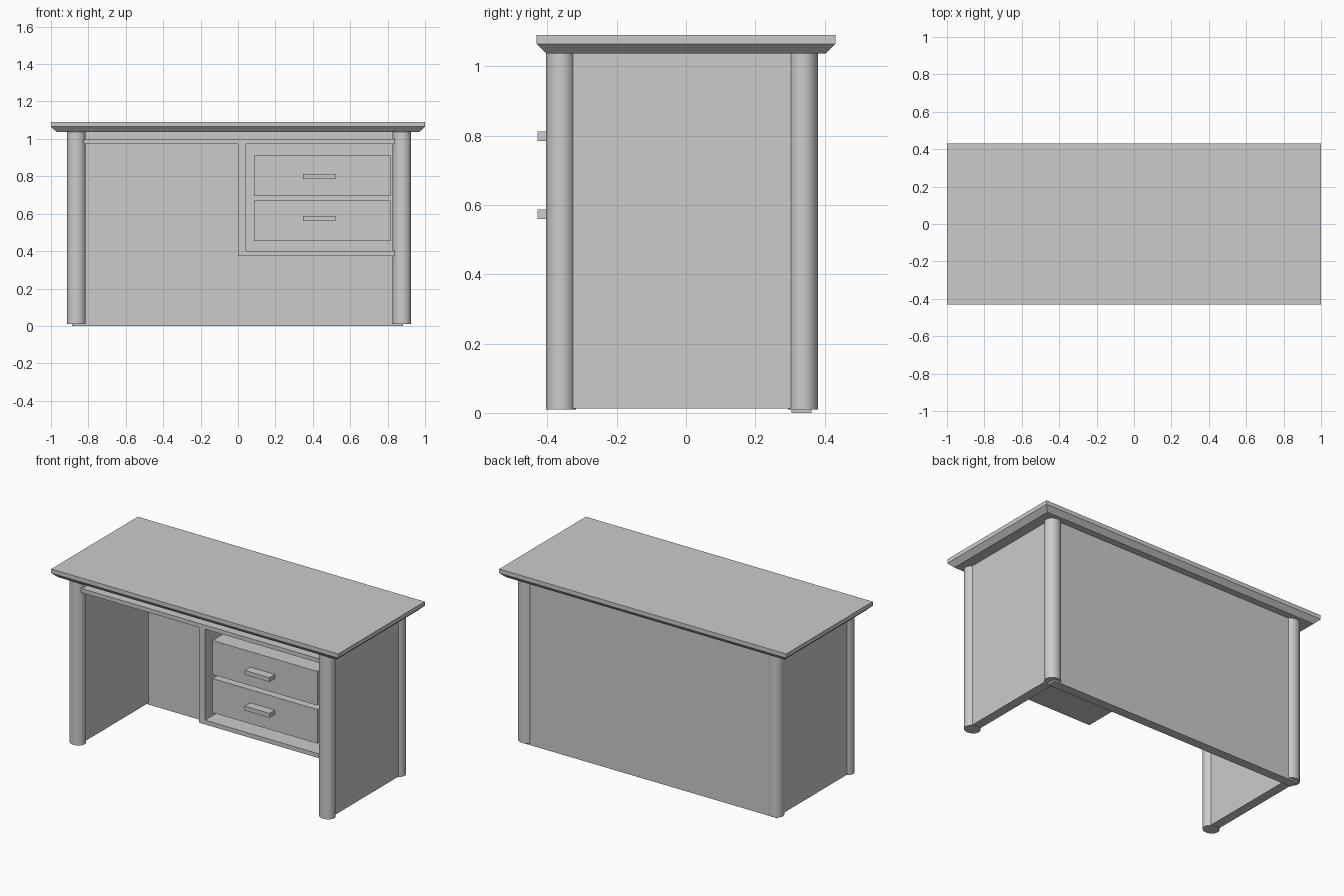
import bpy, bmesh
from mathutils import Matrix

if "Cube" in bpy.data.objects:
    bpy.data.objects.remove(bpy.data.objects["Cube"])

TOP_Z = 1.037   # underside of the desk top


def finish(name, bm):
    bmesh.ops.recalc_face_normals(bm, faces=bm.faces)
    me = bpy.data.meshes.new(name)
    bm.to_mesh(me)
    bm.free()
    ob = bpy.data.objects.new(name, me)
    bpy.context.collection.objects.link(ob)
    return ob


def box(name, x, y, z):
    bm = bmesh.new()
    size = [b - a for a, b in (x, y, z)]
    mid = [(a + b) / 2 for a, b in (x, y, z)]
    bmesh.ops.create_cube(bm, size=1, matrix=Matrix.Translation(mid) @ Matrix.Diagonal((*size, 1)))
    return finish(name, bm)


def leg(name, x, y):
    bm = bmesh.new()
    z0 = 0.01
    mat = Matrix.Translation((x, y, (z0 + TOP_Z) / 2)) @ Matrix.Diagonal((0.049, 0.0435, 1, 1))
    bmesh.ops.create_cone(bm, cap_ends=True, segments=48, radius1=1, radius2=1,
                          depth=TOP_Z - z0, matrix=mat)
    ob = finish(name, bm)
    bpy.context.view_layer.objects.active = ob
    ob.select_set(True)
    bpy.ops.object.shade_smooth_by_angle()
    ob.select_set(False)


# desk top: slab with a bevelled underside
bm = bmesh.new()
rings = []
for hx, hy, z in ((0.97, 0.404, TOP_Z), (1, 0.431, 1.065), (1, 0.431, 1.091)):
    rings.append([bm.verts.new((sx * hx, sy * hy, z))
                  for sx, sy in ((-1, -1), (1, -1), (1, 1), (-1, 1))])
for lo, hi in zip(rings, rings[1:]):
    for i in range(4):
        j = (i + 1) % 4
        bm.faces.new((lo[i], lo[j], hi[j], hi[i]))
bm.faces.new(rings[0])
bm.faces.new(rings[-1])
finish("desk_top", bm)

# four round legs and the two side panels
for side, x in (("left", -0.864), ("right", 0.876)):
    leg(f"front_leg_{side}", x, -0.361)
    leg(f"back_leg_{side}", x, 0.338)
    box(f"side_panel_{side}", (x - 0.029, x + 0.029), (-0.36, 0.337), (0.012, TOP_Z))

# back panel, reaching the floor
box("back_panel", (-0.888, 0.882), (0.304, 0.362), (0.0, TOP_Z))

# shelf, divider and drawer bay floor as one extruded profile
profile = [(-0.824, 1.0), (0.84, 1.0), (0.84, 0.974), (0.042, 0.974), (0.042, 0.401),
           (0.84, 0.401), (0.84, 0.374), (0, 0.374), (0, 0.974), (-0.824, 0.974)]
bm = bmesh.new()
face = bm.faces.new([bm.verts.new((x, -0.388, z)) for x, z in profile])
ext = bmesh.ops.extrude_face_region(bm, geom=[face])
bmesh.ops.translate(bm, vec=(0, 0.70, 0),
                    verts=[v for v in ext["geom"] if isinstance(v, bmesh.types.BMVert)])
finish("drawer_frame", bm)

# two drawers with bar handles
for name, z in (("upper", 0.695), ("lower", 0.455)):
    box(f"drawer_{name}", (0.085, 0.815), (-0.375, 0.29), (z, z + 0.215))
    hz = 0.785 if name == "upper" else 0.56
    box(f"handle_{name}", (0.347, 0.52), (-0.429, -0.37), (hz, hz + 0.027))
